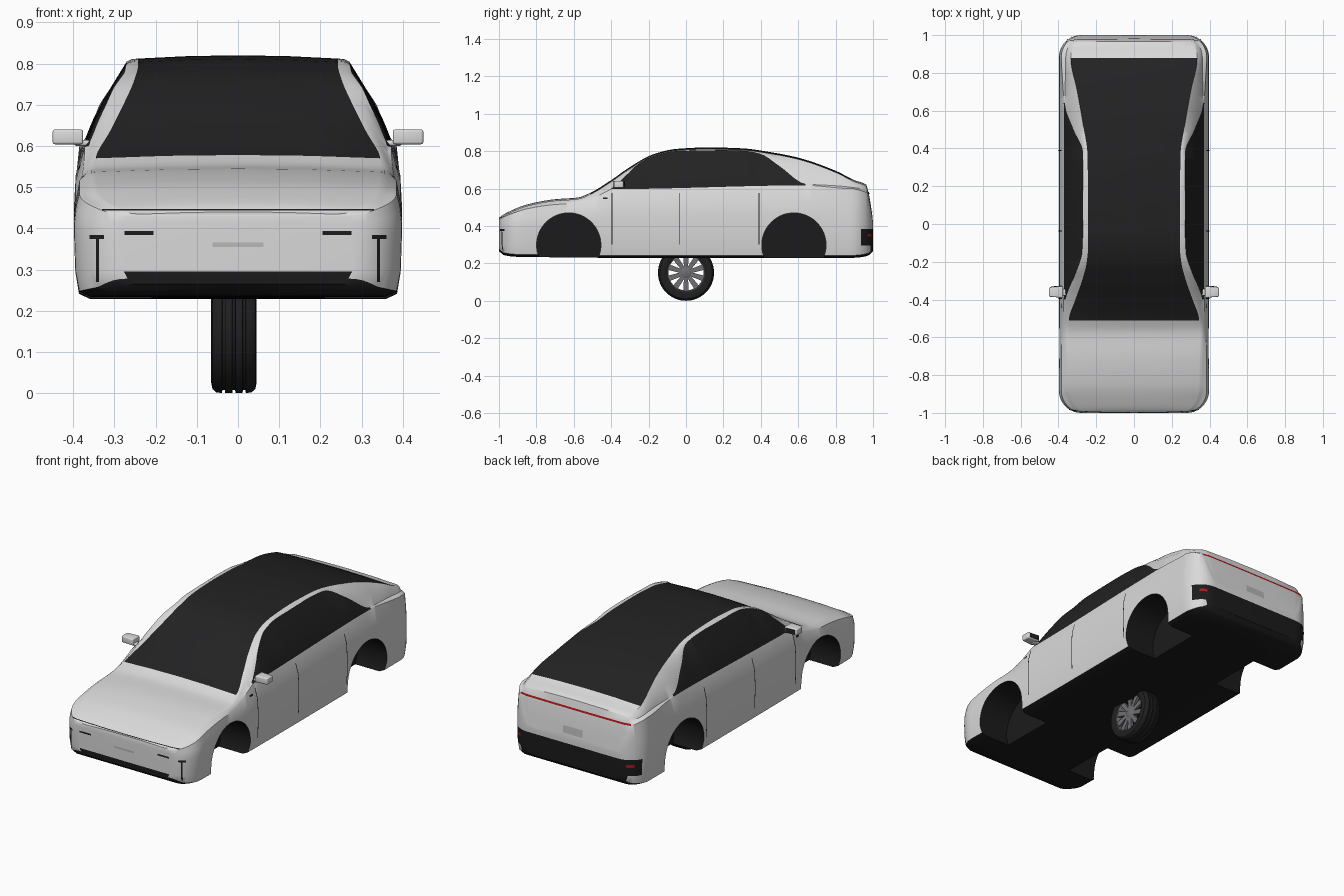
import bpy, bmesh, math
from mathutils import Vector, Matrix
from mathutils.bvhtree import BVHTree

if "Cube" in bpy.data.objects:
    bpy.data.objects.remove(bpy.data.objects["Cube"])


def material(name, r, g, b):
    m = bpy.data.materials.new(name)
    m.diffuse_color = (r, g, b, 1)
    m.use_nodes = True
    m.node_tree.nodes["Principled BSDF"].inputs["Base Color"].default_value = m.diffuse_color
    return m


PAINT = material("body_paint", 0.70, 0.70, 0.70)
GLASS = material("dark_glass", 0.016, 0.016, 0.017)
TRIM = material("black_trim", 0.011, 0.011, 0.012)
RUBBER = material("tyre_rubber", 0.014, 0.014, 0.015)
METAL = material("wheel_metal", 0.16, 0.16, 0.17)
RED = material("red_lamp", 0.40, 0.01, 0.012)
PLATE = material("plate_grey", 0.48, 0.48, 0.48)


def finish(name, bm, mats, angle=30):
    bmesh.ops.recalc_face_normals(bm, faces=bm.faces)
    me = bpy.data.meshes.new(name)
    bm.to_mesh(me)
    bm.free()
    for m in mats:
        me.materials.append(m)
    ob = bpy.data.objects.new(name, me)
    bpy.context.collection.objects.link(ob)
    smooth(ob, angle)
    return ob


def smooth(ob, angle):
    bpy.ops.object.select_all(action='DESELECT')
    ob.select_set(True)
    bpy.context.view_layer.objects.active = ob
    bpy.ops.object.shade_smooth_by_angle(angle=math.radians(angle))


def curve(*p):
    """Smooth curve through points without overshoot."""
    s = [(b[1] - a[1]) / (b[0] - a[0]) for a, b in zip(p, p[1:])]
    m = [s[0]] + [2 * a * b / (a + b) if a * b > 0 else 0 for a, b in zip(s, s[1:])] + [s[-1]]

    def f(x):
        i = max(0, min(len(s) - 1, sum(q[0] <= x for q in p) - 1))
        h = p[i + 1][0] - p[i][0]
        t = (x - p[i][0]) / h
        return ((1 + 2 * t) * (1 - t) ** 2 * p[i][1] + t * (1 - t) ** 2 * h * m[i]
                + t * t * (3 - 2 * t) * p[i + 1][1] + t * t * (t - 1) * h * m[i + 1])
    return f


# Body guide curves along the length
top = curve((-1, .44), (-.985, .455), (-.95, .475), (-.85, .515), (-.7, .543), (-.58, .552),
            (-.51, .578), (-.4, .645), (-.3, .715), (-.17, .785), (-.05, .812), (.12, .82),
            (.3, .815), (.45, .795), (.6, .765), (.8, .695), (.9, .645), (.965, .62),
            (.98, .56), (.99, .5), (1, .42))
bottom = curve((-1, .265), (-.97, .243), (-.9, .235), (0, .228), (.9, .23), (.97, .24), (1, .265))
belt_z = curve((-1, .6), (-.4, .597), (.64, .617), (.88, .60), (1, .6))
belt_x = curve((-1, .385), (-.7, .385), (-.4, .372), (0, .37), (.5, .37), (.64, .372), (.88, .385), (1, .387))
win_z = curve((-1, .43), (-.85, .50), (-.7, .528), (-.58, .54), (-.51, .555), (-.4, .60), (-.3, .69),
              (-.25, .735), (-.17, .782), (-.05, .80), (.2, .805), (.33, .80), (.4, .785), (.5, .72),
              (.64, .625), (.8, .615), (.9, .605), (.965, .59), (1, .415))
win_x = curve((-1, .36), (-.51, .365), (-.4, .362), (-.36, .35), (-.25, .305), (-.15, .275), (0, .27),
              (.38, .27), (.5, .32), (.64, .365), (.88, .362), (1, .36))
roof_x = curve((-1, .335), (-.7, .345), (-.51, .345), (-.4, .31), (-.3, .275), (-.2, .25), (-.12, .243),
               (.1, .243), (.38, .247), (.5, .265), (.7, .30), (.88, .335), (1, .335))


def bulge(a, b, k):
    return ((a[0] + b[0]) / 2 + k * (b[1] - a[1]), (a[1] + b[1]) / 2 + k * (a[0] - b[0]))


def section(y):
    d = max(0, (abs(y) - .88) / .12)
    w = .28 + .118 * math.sqrt(max(0, 1 - d * d))
    s, t, zb = w / .398, top(y), bottom(y)
    z7 = min(belt_z(y), .385 + .82 * (t - .385))
    drop = min(.008, .1 * (t - .385))
    z9 = max(z7 + .002, min(win_z(y), t - .01))
    r7, r9, r11 = (belt_x(y) * s, z7), (win_x(y) * s, z9), (roof_x(y) * s, t - drop)
    return [(0, zb), (w - .04, zb), (w - .012, zb + .013), (w - .003, .295), (w, .385),
            (w, .385 + .3 * (z7 - .385)), (w - .004, .385 + .62 * (z7 - .385)), r7,
            bulge(r7, r9, .04), r9, bulge(r9, r11, .1), r11, (r11[0] / 2, t - drop / 4), (0, t)]


# Body shell: lofted sections, glass and trim coloured by row and length
ys = {round(-.88 + .02 * i, 4) for i in range(89)} | {-.51, .965, .98, .99}
ys |= {round(k * (.88 + .12 * math.sin(i * math.pi / 20)), 5) for i in range(11) for k in (-1, 1)}
ys = sorted(ys)
bm = bmesh.new()
rings = []
for y in ys:
    sec = section(y)
    R = [bm.verts.new((x, y, z)) for x, z in sec]
    L = [v if v.co.x == 0 else bm.verts.new((-v.co.x, y, v.co.z)) for v in R]
    rings.append((R, L))
N = len(sec)


def row_material(i, y):
    if i < 2 or (i == 3 and y > .94) or (i == 2 and y > .985):
        return 2
    if (7 <= i < 9 and -.4 < y < .64) or (i >= 11 and -.51 < y < .88):
        return 1
    return 0


for k in range(len(ys) - 1):
    for side in (0, 1):
        a, b = rings[k][side], rings[k + 1][side]
        for i in range(N - 1):
            f = bm.faces.new((a[i], a[i + 1], b[i + 1], b[i]))
            f.material_index = row_material(i, (ys[k] + ys[k + 1]) / 2)
for (R, L), dark in ((rings[0], 3), (rings[-1], 4)):
    bm.faces.new((L[1], R[0], R[1], R[2], L[2])).material_index = 2
    for i in range(2, N - 2):
        bm.faces.new((L[i], R[i], R[i + 1], L[i + 1])).material_index = 2 if i < dark else 0
    bm.faces.new((L[N - 2], R[N - 2], R[N - 1]))
body = finish("car_body", bm, (PAINT, GLASS, TRIM))

# Wheel arches cut out of the shell
bm = bmesh.new()
for y in (-.627, .577):
    for x in (-.36, .36):
        bmesh.ops.create_cone(bm, cap_ends=True, segments=64, radius1=.172, radius2=.172, depth=.3,
                              matrix=Matrix.Translation((x, y, .298)) @ Matrix.Rotation(math.pi / 2, 4, 'Y'))
for f in bm.faces:
    f.material_index = 2
cutter = finish("arch_cutter", bm, (PAINT, GLASS, TRIM))
cutter.hide_render = True
mod = body.modifiers.new("arches", 'BOOLEAN')
mod.operation, mod.solver, mod.object = 'DIFFERENCE', 'EXACT', cutter
bpy.context.view_layer.objects.active = body
bpy.ops.object.modifier_apply(modifier="arches")
bpy.data.objects.remove(cutter)
smooth(body, 30)

tree = BVHTree.FromPolygons([v.co for v in body.data.vertices], [p.vertices for p in body.data.polygons])
VIEWS = {"front": lambda u, v: (Vector((u, -2, v)), Vector((0, 1, 0))),
         "back": lambda u, v: (Vector((u, 2, v)), Vector((0, -1, 0))),
         "side": lambda u, v: (Vector((2, u, v)), Vector((-1, 0, 0)))}


def decal(name, mat, view, u0, u1, v0, v1, nu=1, nv=1, mirror=False):
    """Thin patch projected onto the body."""
    bm = bmesh.new()
    for sgn in ((1, -1) if mirror else (1,)):
        grid = []
        for i in range(nu + 1):
            col = []
            for j in range(nv + 1):
                o, d = VIEWS[view](u0 + (u1 - u0) * i / nu, v0 + (v1 - v0) * j / nv)
                hit = tree.ray_cast(o, d)[0]
                p = hit - d * .003
                col.append(bm.verts.new((p.x * sgn, p.y, p.z)))
            grid.append(col)
        for a, b in zip(grid, grid[1:]):
            for j in range(nv):
                bm.faces.new((a[j], b[j], b[j + 1], a[j + 1]))
    return finish(name, bm, (mat,))


# Lamps, slits, plates and panel gaps
decal("tail_light_bar", RED, "back", -.34, .34, .571, .581, 40, 2)
decal("rear_reflector", RED, "back", .325, .36, .343, .358, 6, 1, True)
decal("rear_plate", PLATE, "back", -.06, .06, .44, .48, 2, 4)
decal("headlight_slit", TRIM, "front", .205, .275, .384, .393, 4, 1, True)
decal("front_vent", TRIM, "front", .338, .345, .27, .38, 1, 8, True)
decal("front_vent_top", TRIM, "front", .325, .36, .374, .384, 5, 1, True)
decal("bonnet_gap", TRIM, "front", -.33, .33, .4435, .4465, 40, 1)
decal("front_plate", PLATE, "front", -.062, .062, .355, .366)
for n, y in (("front", -.395), ("middle", -.036), ("rear", .39)):
    decal(n + "_door_gap", TRIM, "side", y - .0025, y + .0025, .30, .575, 1, 16, True)
decal("side_camera", TRIM, "side", -.445, -.42, .543, .553, 2, 1, True)

# Door mirrors with dark rear glass
bm = bmesh.new()
for sgn in (1, -1):
    r = bmesh.ops.create_cube(bm, size=1, matrix=Matrix.Translation((sgn * .413, -.36, .622))
                              @ Matrix.Diagonal((.074, .062, .036, 1)))
    for v in r["verts"]:
        if abs(v.co.x) > .43:
            v.co.y = -.36 + (v.co.y + .36) * .8
    r = bmesh.ops.create_cube(bm, size=1, matrix=Matrix.Translation((sgn * .378, -.362, .607))
                              @ Matrix.Diagonal((.04, .035, .014, 1)))
bmesh.ops.bevel(bm, geom=bm.edges[:], offset=.006, segments=3, affect='EDGES', profile=.5)
finish("door_mirrors", bm, (PAINT,), 40)
bm = bmesh.new()
for sgn in (1, -1):
    bmesh.ops.create_cube(bm, size=1, matrix=Matrix.Translation((sgn * .412, -.3305, .622))
                          @ Matrix.Rotation(-sgn * .083, 4, 'Z') @ Matrix.Diagonal((.056, .004, .024, 1)))
finish("mirror_glass", bm, (GLASS,))


# Wheel under the middle of the body
def lathe(name, profile, mat, seg=72):
    bm = bmesh.new()
    loops = [[bm.verts.new((x, r * math.cos(2 * math.pi * k / seg), .15 + r * math.sin(2 * math.pi * k / seg)))
              for k in range(seg)] for x, r in profile]
    for a, b in zip(loops, loops[1:] + loops[:1]):
        for k in range(seg):
            bm.faces.new((a[k], a[(k + 1) % seg], b[(k + 1) % seg], b[k]))
    return finish(name, bm, (mat,), 35)


tread = []
for x in (-.035, -.01, .015):
    tread += [(x - .004, .15), (x - .003, .143), (x + .003, .143), (x + .004, .15)]
lathe("tyre", [(-.058, .102), (-.064, .112), (-.065, .125), (-.062, .14), (-.053, .148)] + tread
      + [(.033, .148), (.042, .14), (.045, .125), (.044, .112), (.038, .102)], RUBBER)
lathe("rim", [(-.058, .106), (-.058, .1), (-.04, .094), (.02, .094), (.036, .1), (.04, .106)], METAL)
lathe("hub", [(.0, .001), (.0, .035), (.03, .03), (.036, .018), (.036, .001)], METAL)
bm = bmesh.new()
for k in range(10):
    r = bmesh.ops.create_cube(bm, size=1)["verts"]
    for v in r:
        out = v.co.z > 0
        v.co = Vector(((.033 if out else .03) if v.co.x > 0 else .016,
                       math.copysign(.015 if out else .010, v.co.y), .098 if out else .015))
    bmesh.ops.transform(bm, verts=r, matrix=Matrix.Translation((0, 0, .15))
                        @ Matrix.Rotation(k * math.pi / 5, 4, 'X'))
finish("wheel_spokes", bm, (METAL,))
